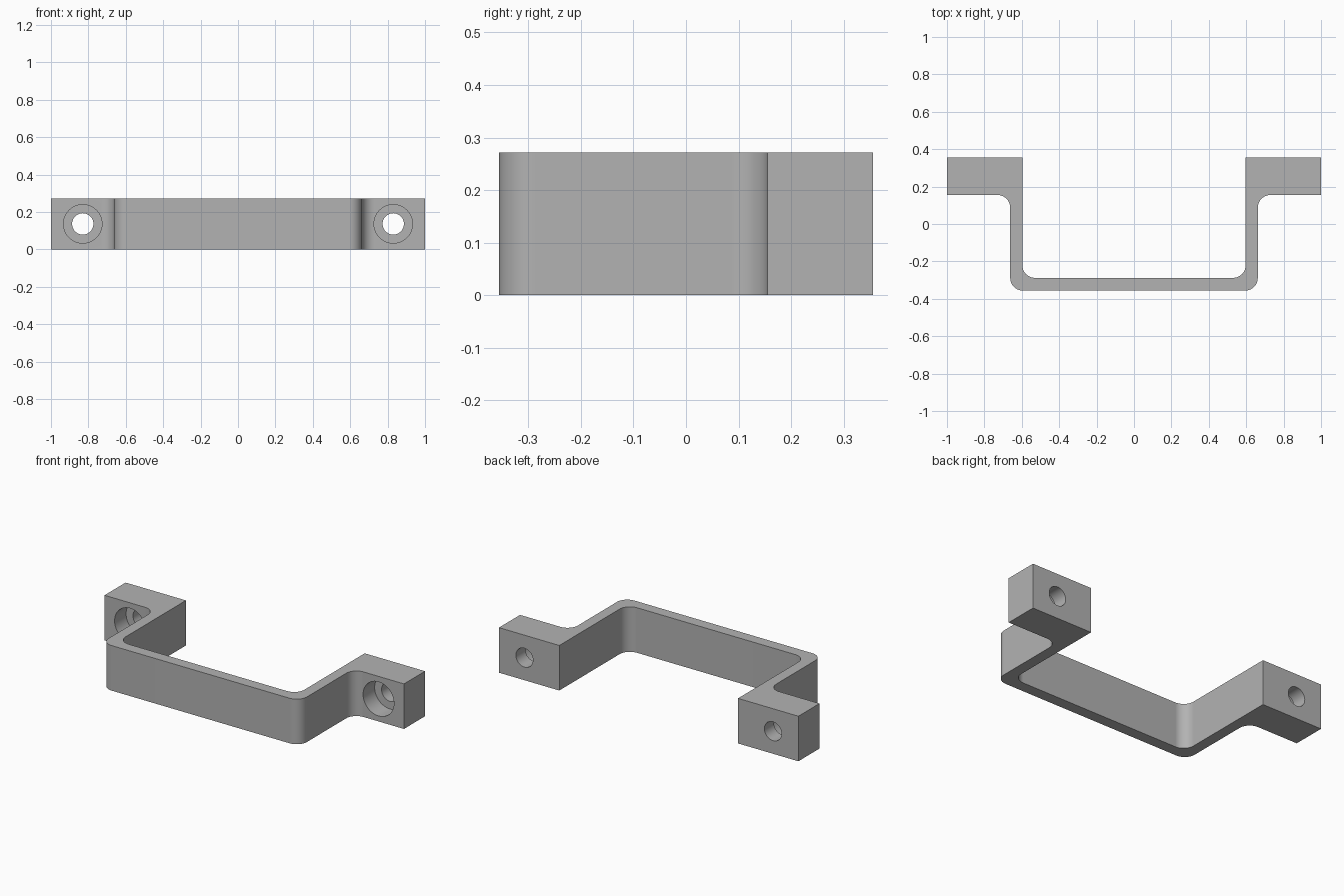
import bpy, bmesh, math
from mathutils import Matrix, Vector

if "Cube" in bpy.data.objects:
    bpy.data.objects.remove(bpy.data.objects["Cube"], do_unlink=True)

HEIGHT = 0.272
RADIUS = 0.068
FOOT_FRONT, BACK = 0.155, 0.356
HOLE_X = 0.83

grey = bpy.data.materials.new("satin_grey")
grey.use_nodes = True
grey.diffuse_color = (0.45, 0.45, 0.45, 1)
grey.node_tree.nodes["Principled BSDF"].inputs["Base Color"].default_value = grey.diffuse_color


def make_object(name, bm):
    bmesh.ops.recalc_face_normals(bm, faces=bm.faces)
    mesh = bpy.data.meshes.new(name)
    bm.to_mesh(mesh)
    bm.free()
    mesh.materials.append(grey)
    obj = bpy.data.objects.new(name, mesh)
    bpy.context.collection.objects.link(obj)
    return obj


def fillet(before, corner, after, r, steps=10):
    """Points of a round corner between two square edges."""
    d1, d2 = (before - corner).normalized(), (after - corner).normalized()
    centre = corner + r * (d1 + d2)
    angles = [math.pi / 2 * i / steps for i in range(steps + 1)]
    return [centre - r * (d1 * math.sin(a) + d2 * math.cos(a)) for a in angles]


# Handle outline: one half as (x, y, corner radius), then its mirror image
half = [(0.662, -BACK, RADIUS), (0.662, FOOT_FRONT, RADIUS), (1, FOOT_FRONT, 0),
        (1, BACK, 0), (0.597, BACK, 0), (0.597, -0.288, RADIUS)]
corners = half + [(-x, y, r) for x, y, r in reversed(half)]
points = [Vector((x, y, 0)) for x, y, r in corners]
outline = []
for i, (x, y, r) in enumerate(corners):
    if r:
        outline += fillet(points[i - 1], points[i], points[(i + 1) % len(points)], r)
    else:
        outline.append(points[i])

# Bracket body with feet
bm = bmesh.new()
face = bm.faces.new([bm.verts.new(p) for p in outline])
top = bmesh.ops.extrude_face_region(bm, geom=[face])["geom"]
bmesh.ops.translate(bm, vec=(0, 0, HEIGHT),
                    verts=[v for v in top if isinstance(v, bmesh.types.BMVert)])
handle = make_object("pull_handle", bm)


def drill(name, x, radius, y_start, y_end):
    """Cut a round hole along y."""
    bm = bmesh.new()
    place = (Matrix.Translation((x, (y_start + y_end) / 2, HEIGHT / 2))
             @ Matrix.Rotation(math.pi / 2, 4, "X"))
    bmesh.ops.create_cone(bm, cap_ends=True, segments=48, radius1=radius,
                          radius2=radius, depth=y_end - y_start, matrix=place)
    cutter = make_object(name, bm)
    cutter.hide_render = True
    cut = handle.modifiers.new(name, "BOOLEAN")
    cut.operation, cut.solver, cut.object = "DIFFERENCE", "EXACT", cutter
    bpy.ops.object.modifier_apply(modifier=cut.name)
    bpy.data.objects.remove(cutter, do_unlink=True)


bpy.ops.object.select_all(action="DESELECT")
bpy.context.view_layer.objects.active = handle
handle.select_set(True)

# Counterbored screw holes in both feet
for side, x in (("left", HOLE_X), ("right", -HOLE_X)):
    drill(side + "_counterbore", x, 0.103, FOOT_FRONT - 0.05, FOOT_FRONT + 0.11)
    drill(side + "_screw_hole", x, 0.057, FOOT_FRONT - 0.05, BACK + 0.05)

# Smooth rounds, crisp edges and flat faces
bpy.ops.object.shade_smooth_by_angle(angle=math.radians(30))
weighted = handle.modifiers.new("flat_face_normals", "WEIGHTED_NORMAL")
weighted.keep_sharp = True
